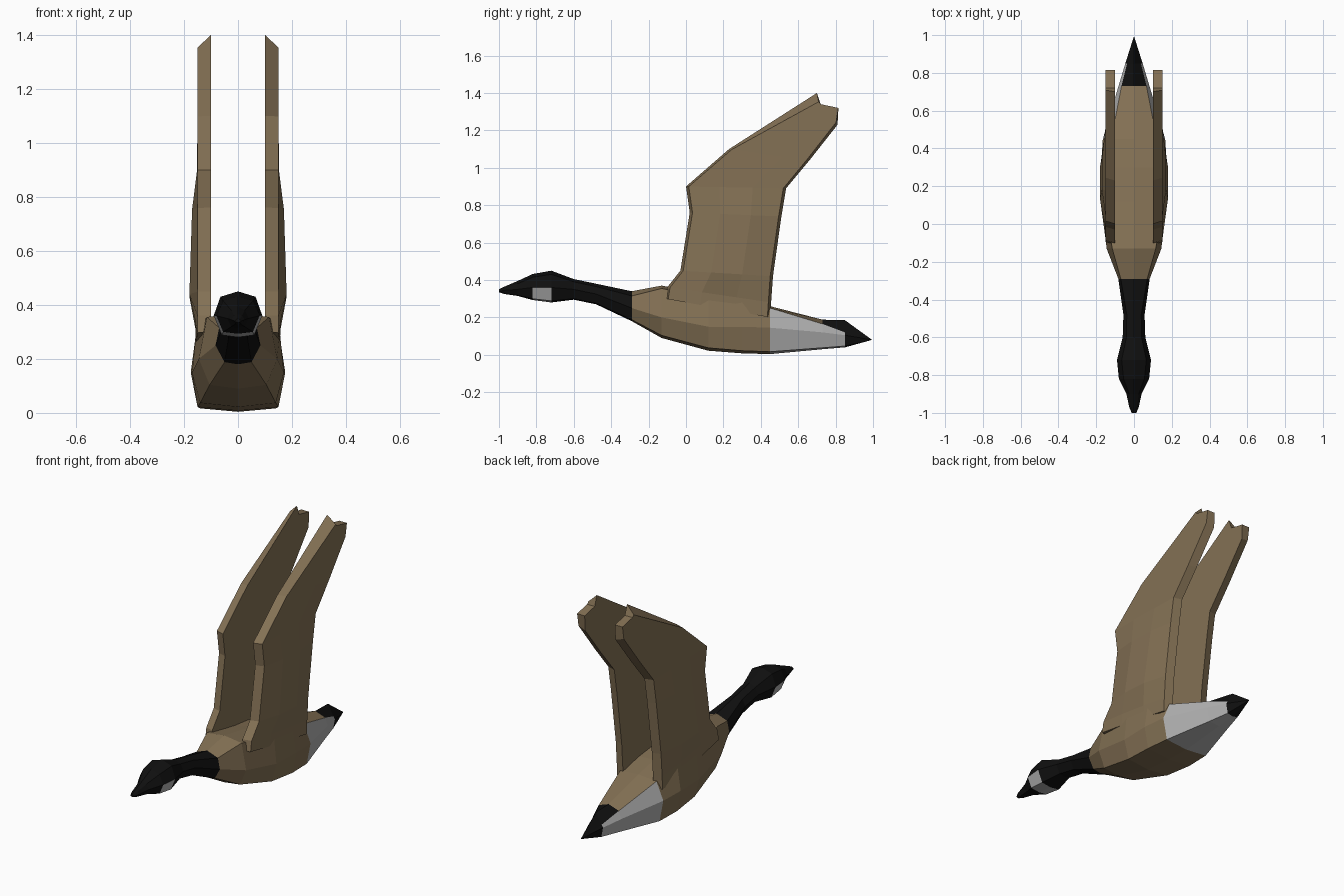
import bpy, bmesh
from mathutils import Vector

if "Cube" in bpy.data.objects:
    bpy.data.objects.remove(bpy.data.objects["Cube"])


def material(name, colour):
    m = bpy.data.materials.new(name)
    m.use_nodes = True
    m.diffuse_color = (*colour, 1)
    m.node_tree.nodes["Principled BSDF"].inputs["Base Color"].default_value = (*colour, 1)
    return m


BROWN, BLACK, WHITE = range(3)
MATERIALS = [material("feather_brown", (0.23, 0.165, 0.09)),
             material("feather_black", (0.005, 0.005, 0.005)),
             material("feather_white", (0.45, 0.45, 0.45))]


def finish(name, bm):
    bmesh.ops.remove_doubles(bm, verts=bm.verts, dist=0.0005)
    bmesh.ops.recalc_face_normals(bm, faces=bm.faces)
    mesh = bpy.data.meshes.new(name)
    bm.to_mesh(mesh)
    bm.free()
    for m in MATERIALS:
        mesh.materials.append(m)
    obj = bpy.data.objects.new(name, mesh)
    bpy.context.collection.objects.link(obj)
    return obj


# Body stations: y, bottom z, low half-width, mid z, mid half-width,
# top edge z, top edge half-width, top z
STATIONS = [
    (-1.0, .335, .006, .34, .012, .347, .006, .35),
    (-.97, .325, .012, .345, .025, .36, .015, .365),
    (-.9, .315, .025, .35, .04, .38, .025, .395),
    (-.82, .293, .055, .36, .08, .415, .055, .432),
    (-.72, .28, .06, .36, .09, .43, .065, .45),
    (-.6, .295, .035, .35, .06, .39, .04, .405),
    (-.48, .27, .035, .325, .056, .365, .038, .38),
    (-.29, .18, .05, .25, .083, .315, .07, .34),
    (-.13, .09, .105, .2, .145, .355, .115, .37),
    (.12, .022, .14, .15, .17, .3, .155, .325),
    (.3, .008, .15, .15, .175, .28, .155, .29),
    (.45, .004, .14, .145, .165, .25, .12, .26),
    (.73, .03, .065, .12, .082, .165, .066, .188),
    (.85, .04, .035, .105, .046, .12, .036, .185),
    (.995, .08, 0, .08, 0, .08, 0, .08),
]


def body_colour(y, part):
    if y < -.29:
        strap = -.82 < y < -.72 and part in ("belly", "flank")
        return WHITE if strap else BLACK
    if y < .45:
        return BROWN
    if y > .85:
        return BLACK
    if part == "back":
        return BROWN if y < .73 else BLACK
    return WHITE


# Head, neck, torso and tail in one faceted loft
bm = bmesh.new()
rings = []
for y, zb, wl, zm, wm, ze, we, zt in STATIONS:
    zl = zb + .05 * (zt - zb)
    half = [(wl, zl), (wm, zm), (we, ze)]
    outline = [(0, zb), *half, (0, zt), *[(-x, z) for x, z in reversed(half)]]
    rings.append([bm.verts.new((x, y, z)) for x, z in outline])
PARTS = ["belly", "flank", "side", "back"]
for a, b, s, t in zip(rings, rings[1:], STATIONS, STATIONS[1:]):
    for j, part in enumerate(PARTS + PARTS[::-1]):
        k = (j + 1) % len(a)
        face = bm.faces.new((a[j], a[k], b[k], b[j]))
        face.material_index = body_colour((s[0] + t[0]) / 2, part)
beak_tip = bm.faces.new(rings[0])
beak_tip.material_index = BLACK
finish("body", bm)

# Wing rows: leading (y, z), trailing (y, z), outer x
ROWS = [
    ((-.11, .3), (.45, .2), .155),
    ((-.1, .362), (.455, .28), .157),
    ((-.03, .45), (.465, .42), .18),
    ((.02, .76), (.51, .74), .17),
    ((0, .9), (.535, .89), .152),
    ((.23, 1.1), (.66, 1.04), .15),
]
TIP = [(.7, 1.4), (.72, 1.34), (.815, 1.32), (.81, 1.23)]
INNER, EDGE, BEVEL = .1, .15, .015


def build_wing(name, side):
    bm = bmesh.new()
    inner, outer = [], []
    table = [([Vector(f).lerp(Vector(b), i / 3) for i in range(4)], x) for f, b, x in ROWS]
    table.append(([Vector(p) for p in TIP], EDGE))
    for points, x in table:
        chord = (points[-1] - points[0]).normalized() * BEVEL
        shift = [chord, Vector((0, 0)), Vector((0, 0)), -chord]
        inner.append([bm.verts.new((side * INNER, *p)) for p in points])
        outer.append([bm.verts.new((side * (min(x, EDGE) if i in (0, 3) else x), *(p + shift[i])))
                      for i, p in enumerate(points)])
    # The outer tip sits slightly lower than the inner tip
    outer[-1][0].co.z -= .035
    for grid in (inner, outer):
        for a, b in zip(grid, grid[1:]):
            for i in range(3):
                bm.faces.new((a[i], a[i + 1], b[i + 1], b[i]))
    # Leading and trailing rims, then root and tip rims
    for r in range(len(inner) - 1):
        for c in (0, 3):
            bm.faces.new((inner[r][c], inner[r + 1][c], outer[r + 1][c], outer[r][c]))
    for r in (0, -1):
        for i in range(3):
            bm.faces.new((inner[r][i], inner[r][i + 1], outer[r][i + 1], outer[r][i]))
    finish(name, bm)


build_wing("left_wing", 1)
build_wing("right_wing", -1)
